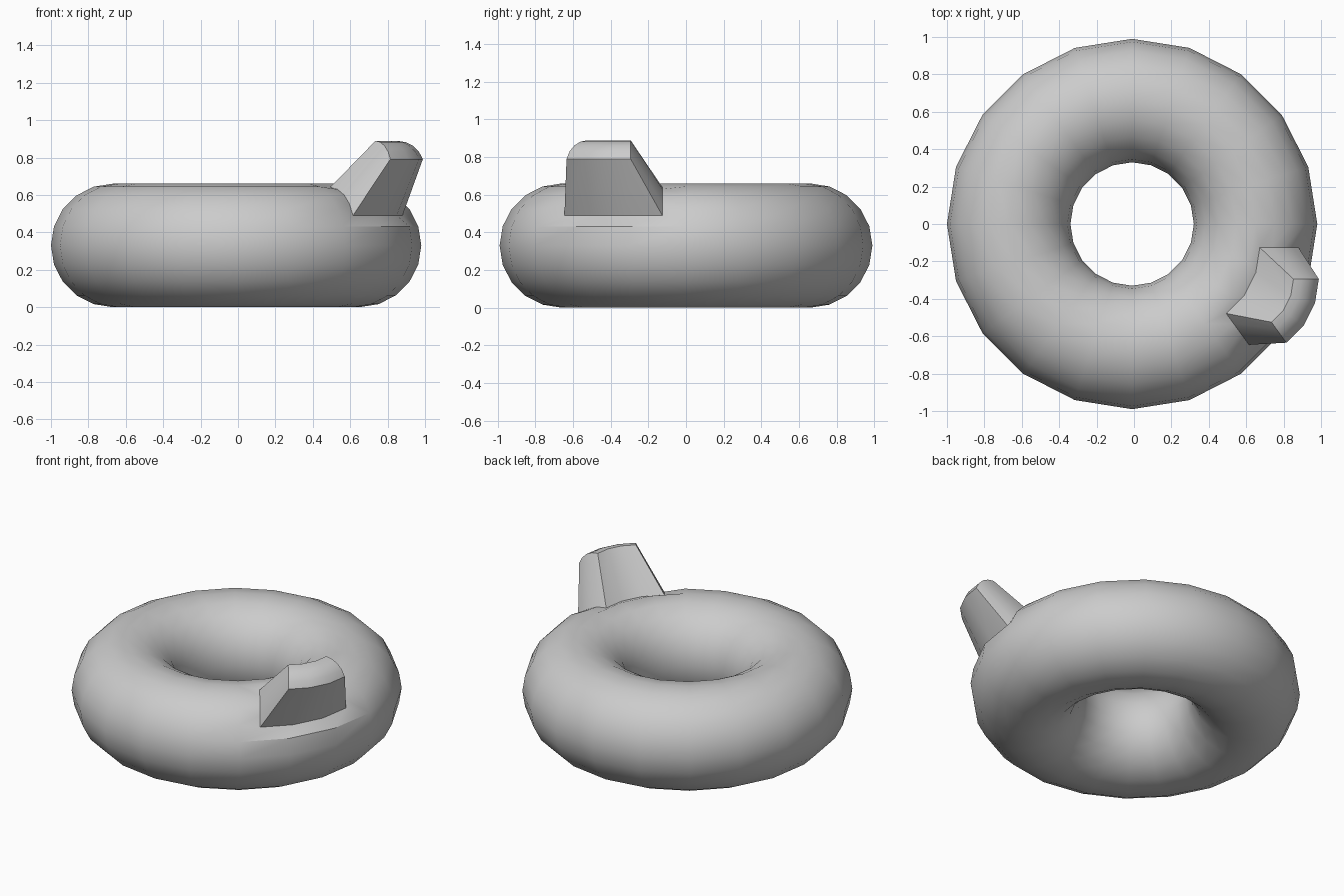
import bpy, bmesh
from math import sin, cos, radians
from mathutils import Vector

if "Cube" in bpy.data.objects:
    bpy.data.objects.remove(bpy.data.objects["Cube"])

N, M = 20, 20            # segments round the ring and round the tube
R, r = 0.66, 0.33
AXIS = radians(-27)      # direction the stub leans towards

bm = bmesh.new()


def point(i, j):
    a, b = radians(360 / N * i), radians(360 / M * j)
    q = R + r * cos(b)
    return Vector((q * cos(a), q * sin(a), r + r * sin(b)))


def moved(p, scale, out, up):
    # shrink a patch point, then push it outwards and upwards
    return p * scale + Vector((out * cos(AXIS), out * sin(AXIS), up))


# ring, leaving out the 3 x 4 patch that the stub grows from
grid = {(i, j): bm.verts.new(point(i, j)) for i in range(N) for j in range(M)}


def ring_vert(i, j):
    return grid[i % N, j % M]


def quad(get, i, j):
    bm.faces.new([get(i, j), get(i + 1, j), get(i + 1, j + 1), get(i, j + 1)])


I0, I1, J0, J1 = -3, 0, 1, 5
for i in range(-3, N - 3):
    for j in range(M):
        if not (I0 <= i < I1 and J0 <= j < J1):
            quad(ring_vert, i, j)

# patch outline, anticlockwise
loop = ([(i, J0) for i in range(I0, I1)] + [(I1, j) for j in range(J0, J1)] +
        [(i, J1) for i in range(I1, I0, -1)] + [(I0, j) for j in range(J1, J0, -1)])

# stub: an inset collar, then tapering walls up to a cap
collar = {k: bm.verts.new(moved(point(*k), 0.66, 0.277, 0.205)) for k in loop}
cap = {(i, j): bm.verts.new(moved(point(i, j), 0.432, 0.648, 0.604))
       for i in range(I0, I1 + 1) for j in range(J0, J1 + 1)}
for k, n in zip(loop, loop[1:] + loop[:1]):
    bm.faces.new([ring_vert(*k), ring_vert(*n), collar[n], collar[k]])
    bm.faces.new([collar[k], collar[n], cap[n], cap[k]])
for i in range(I0, I1):
    for j in range(J0, J1):
        quad(lambda a, b: cap[a, b], i, j)

bmesh.ops.recalc_face_normals(bm, faces=bm.faces)
mesh = bpy.data.meshes.new("ring_with_stub")
bm.to_mesh(mesh)
bm.free()
ob = bpy.data.objects.new("ring_with_stub", mesh)
ob.location.x = -0.01
bpy.context.collection.objects.link(ob)
bpy.context.view_layer.objects.active = ob
ob.select_set(True)
bpy.ops.object.shade_smooth_by_angle(angle=radians(30))
